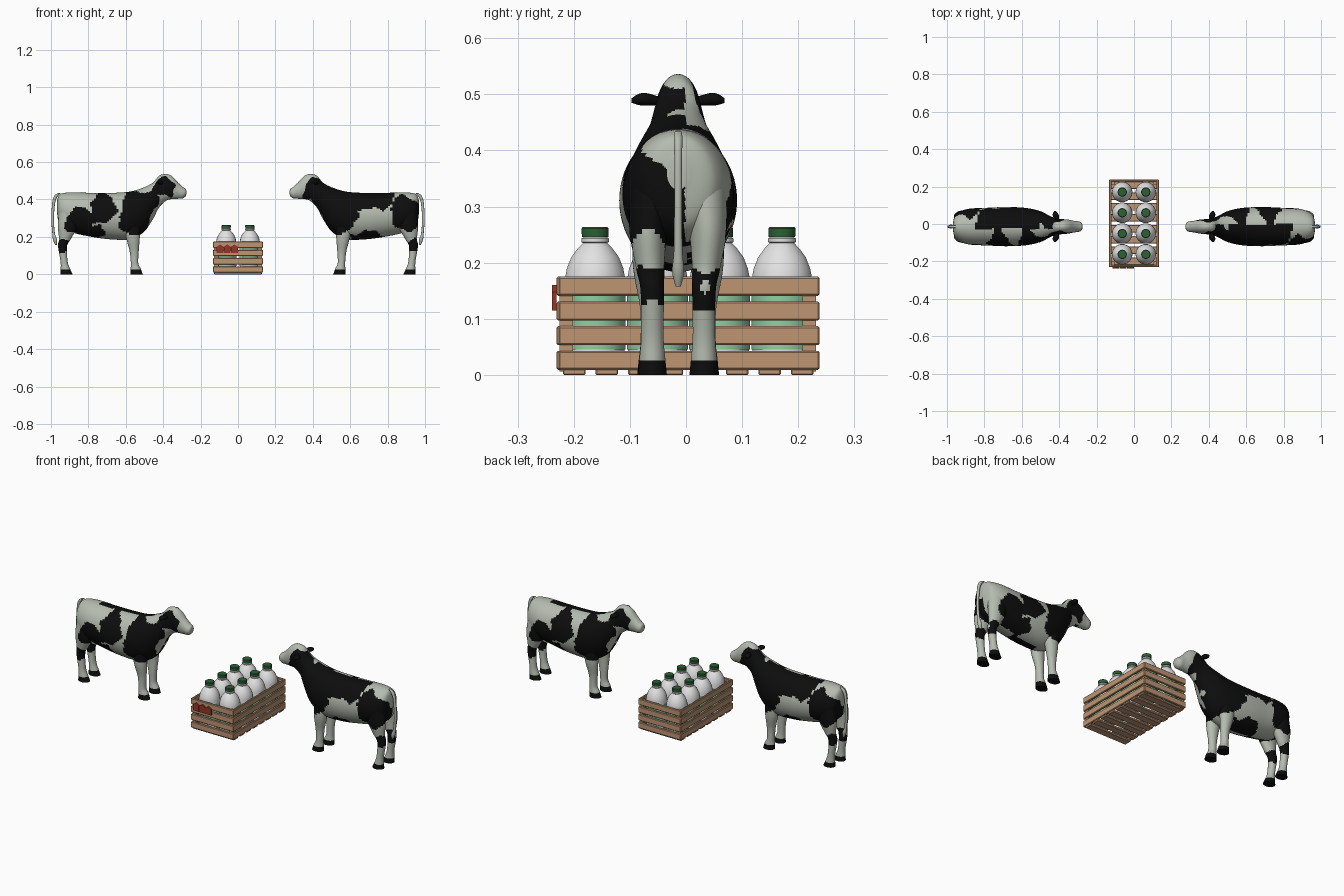
import bpy, bmesh, math
from mathutils import Vector, Matrix

if "Cube" in bpy.data.objects:
    bpy.data.objects.remove(bpy.data.objects["Cube"])


def material(name, rgb):
    m = bpy.data.materials.new(name)
    m.diffuse_color = (*rgb, 1)
    m.use_nodes = True
    m.node_tree.nodes["Principled BSDF"].inputs["Base Color"].default_value = m.diffuse_color
    return m


HIDE = material("hide_white", (0.46, 0.50, 0.43))
BLACK = material("hide_black", (0.004, 0.004, 0.004))
WOOD = material("crate_wood", (0.52, 0.30, 0.17))
MILK = material("bottle_white", (0.76, 0.76, 0.76))
GREEN = material("cap_green", (0.025, 0.12, 0.035))
MINT = material("label_mint", (0.28, 0.62, 0.36))
RED = material("badge_red", (0.30, 0.035, 0.02))

X, Y, Z = Vector((1, 0, 0)), Vector((0, 1, 0)), Vector((0, 0, 1))


def finish(name, bm, mats, rule=None, matrix=Matrix(), smooth=True):
    bmesh.ops.recalc_face_normals(bm, faces=bm.faces)
    for f in bm.faces:
        f.smooth = smooth
        if rule:
            f.material_index = rule(f.calc_center_median())
    bm.transform(matrix)
    me = bpy.data.meshes.new(name)
    bm.to_mesh(me)
    bm.free()
    for m in mats:
        me.materials.append(m)
    if smooth:
        me.set_sharp_from_angle(angle=math.radians(40))
    ob = bpy.data.objects.new(name, me)
    bpy.context.collection.objects.link(ob)
    return ob


def catmull(a, b, c, d, t):
    return 0.5 * (2 * b + (c - a) * t + (2 * a - 5 * b + 4 * c - d) * t * t
                  + (3 * b - a - 3 * c + d) * t ** 3)


def loft(name, stations, u, v, sides, steps, mats, rule=None, matrix=Matrix()):
    """Skin elliptical rings (cx, cy, cz, radius along u, radius along v)."""
    n, rows = len(stations), []
    for i in range(n - 1):
        quad = [stations[min(max(i + k, 0), n - 1)] for k in (-1, 0, 1, 2)]
        rows += [[catmull(*q, s / steps) for q in zip(*quad)] for s in range(steps)]
    rows.append(stations[-1])
    bm, rings = bmesh.new(), []
    for cx, cy, cz, a, b in rows:
        ring = []
        for k in range(sides):
            t = 2 * math.pi * k / sides
            ring.append(bm.verts.new(Vector((cx, cy, cz)) + u * max(a, .002) * math.cos(t)
                                     + v * max(b, .002) * math.sin(t)))
        rings.append(ring)
    for r, s in zip(rings, rings[1:]):
        for k in range(sides):
            j = (k + 1) % sides
            bm.faces.new((r[k], r[j], s[j], s[k]))
    bm.faces.new(rings[0])
    bm.faces.new(rings[-1])
    return finish(name, bm, mats, rule, matrix)


def box(name, lo, hi, mat, bevel=0.0):
    bm = bmesh.new()
    bmesh.ops.create_cube(bm, size=1)
    lo, hi = Vector(lo), Vector(hi)
    bm.transform(Matrix.Translation((lo + hi) / 2) @ Matrix.Diagonal((*(hi - lo), 1)))
    if bevel:
        bmesh.ops.bevel(bm, geom=bm.edges[:], offset=bevel, segments=1, affect='EDGES')
    return finish(name, bm, [mat], smooth=False)


# ---- hide patches: ellipses (x, z, rx, rz) seen from each side
PATCHES = {
    -1: [(.42, .45, .075, .06), (.48, .40, .08, .075), (.535, .33, .10, .125),
         (.70, .41, .145, .065), (.70, .20, .09, .03), (.90, .325, .085, .095),
         (.935, .165, .035, .035)],
    1: [(.39, .465, .06, .05), (.47, .40, .05, .05), (.55, .32, .085, .12),
        (.725, .35, .07, .08), (.845, .28, .075, .075), (.77, .23, .06, .04),
        (.935, .16, .032, .04)],
}


def hide_rule(p):
    if p.z < .027:
        return 1
    x = p.x + .010 * math.sin(38 * p.z + 14 * p.y) + .005 * math.sin(95 * p.z)
    z = p.z + .010 * math.sin(42 * p.x) + .005 * math.sin(90 * p.x + 1)
    side = -1 if p.y < .012 else 1
    return int(any(((x - a) / c) ** 2 + ((z - b) / d) ** 2 < 1 for a, b, c, d in PATCHES[side]))


# body from rump to muzzle: x, top, bottom, half width
BODY = [(.968, .39, .33, .02), (.952, .428, .265, .066), (.89, .438, .225, .094),
        (.78, .435, .20, .101), (.68, .435, .187, .105), (.58, .442, .187, .10),
        (.505, .464, .225, .084), (.455, .49, .295, .06), (.42, .528, .36, .045),
        (.38, .536, .396, .040), (.35, .522, .402, .037), (.32, .49, .404, .031),
        (.295, .467, .406, .028), (.28, .457, .417, .02), (.276, .445, .43, .008)]
FRONT_LEG = [(.57, .045, .31, .05, .035), (.562, .052, .2, .037, .029), (.555, .047, .12, .024, .021),
             (.553, .047, .06, .02, .02), (.547, .047, .03, .027, .023), (.542, .047, 0, .033, .026)]
HIND_LEG = [(.905, .045, .34, .05, .04), (.91, .053, .26, .053, .034), (.925, .05, .19, .032, .025),
            (.938, .046, .15, .024, .021), (.93, .046, .07, .019, .02), (.923, .046, .03, .025, .023),
            (.917, .046, 0, .033, .026)]
TAIL = [(.955, 0, .434, .008, .006), (.972, 0, .42, .010, .008), (.985, 0, .385, .008, .007),
        (.991, 0, .30, .007, .007), (.986, 0, .22, .007, .008), (.978, 0, .185, .011, .011),
        (.973, 0, .158, .005, .005)]
EAR = [(.41, .028, .487, .008, .007), (.417, .055, .491, .016, .011),
       (.42, .07, .491, .014, .010), (.422, .083, .489, .004, .004)]


def mirrored(stations, s):
    return [(a, b * s, *rest) for a, b, *rest in stations]


def cow(name, m):
    hide = [HIDE, BLACK]
    body = [(x, 0, (t + b) / 2, w, (t - b) / 2) for x, t, b, w in BODY]
    loft(name + "_body", body, Y, Z, 80, 10, hide, hide_rule, m)
    for s, side in ((-1, "left"), (1, "right")):
        loft(f"{name}_{side}_front_leg", mirrored(FRONT_LEG, s), X, Y, 36, 9, hide, hide_rule, m)
        loft(f"{name}_{side}_hind_leg", mirrored(HIND_LEG, s), X, Y, 36, 9, hide, hide_rule, m)
        loft(f"{name}_{side}_ear", mirrored(EAR, s), X, Z, 16, 5, [BLACK], None, m)
    loft(name + "_tail", TAIL, X, Y, 14, 6, [HIDE], None, m)


shift = Matrix.Translation((0, -.014, 0))
cow("right_cow", shift)
cow("left_cow", shift @ Matrix.Rotation(math.pi, 4, 'Z'))

# ---- crate: four slats per side, corner posts, floor planks
CX, Y0, Y1, T = .133, -.231, .238, .012
for i in range(4):
    z0 = .009 + i * .044
    z1 = z0 + .034
    for s, side in ((-1, "left"), (1, "right")):
        xs = sorted((s * CX, s * (CX - T)))
        box(f"crate_{side}_slat_{i}", (xs[0], Y0 + .003, z0), (xs[1], Y1 - .003, z1), WOOD, .003)
    box(f"crate_front_slat_{i}", (-CX, Y0, z0), (CX, Y0 + T, z1), WOOD, .003)
    box(f"crate_back_slat_{i}", (-CX, Y1 - T, z0), (CX, Y1, z1), WOOD, .003)
for x in (-.115, .115):
    for y in (Y0 + .018, Y1 - .018):
        box("crate_corner_post", (x - .012, y - .012, .006), (x + .012, y + .012, .168), WOOD)
for i in range(8):
    y = Y0 + .032 + i * .058
    box(f"crate_floor_plank_{i}", (-.128, y - .02, 0), (.128, y + .02, .011), WOOD, .002)

# ---- bottles: (z, radius) profiles
BOTTLE = [(.012, .046), (.018, .053), (.172, .0545), (.19, .051), (.21, .043),
          (.226, .031), (.235, .022), (.237, .025), (.243, .025), (.246, .021)]
LABEL = [(.045, .0552), (.152, .0552)]
CAP = [(.246, .024), (.261, .0245), (.264, .022)]
for i in range(2):
    for j in range(4):
        x, y = -.063 + .126 * i, -.162 + .111 * j
        for part, prof, mat in (("bottle", BOTTLE, MILK), ("bottle_label", LABEL, MINT),
                                ("bottle_cap", CAP, GREEN)):
            loft(f"{part}_{i}_{j}", [(x, y, z, r, r) for z, r in prof], X, Y, 18, 1, [mat])

# ---- three plain pointed badges on the crate front
for i in range(3):
    bm = bmesh.new()
    x = -.096 + i * .0385
    pts = [(-.018, .115), (.018, .115), (.018, .148), (0, .160), (-.018, .148)]
    face = bm.faces.new([bm.verts.new((x + a, Y0, z)) for a, z in pts])
    ext = bmesh.ops.extrude_face_region(bm, geom=[face])
    bmesh.ops.translate(bm, vec=(0, -.008, 0),
                        verts=[g for g in ext["geom"] if isinstance(g, bmesh.types.BMVert)])
    finish(f"red_badge_{i}", bm, [RED], smooth=False)
